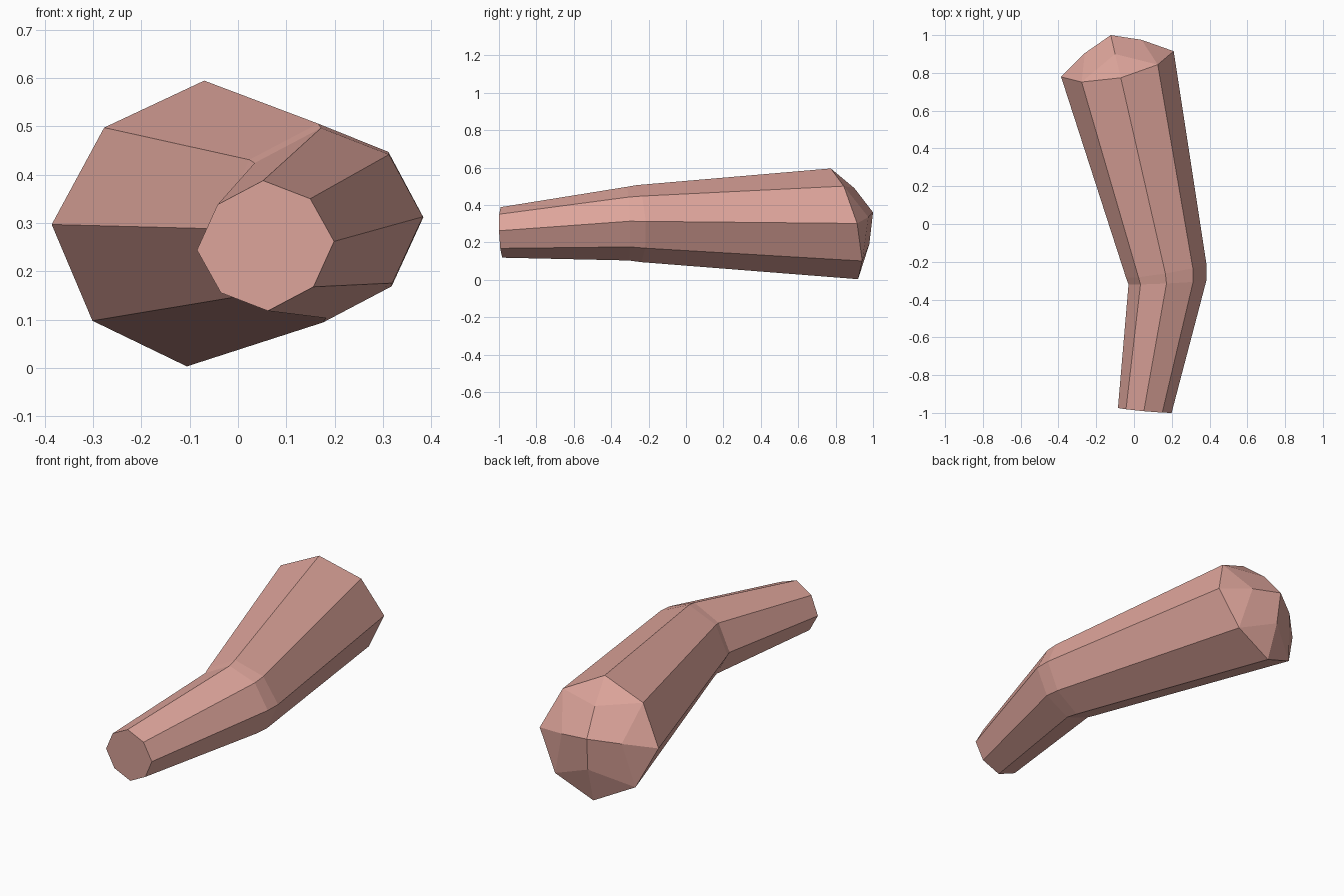
import bpy, bmesh
from mathutils import Vector

if "Cube" in bpy.data.objects:
    bpy.data.objects.remove(bpy.data.objects["Cube"])

skin = bpy.data.materials.new("dusty_pink")
skin.diffuse_color = (0.73, 0.376, 0.328, 1)
skin.use_nodes = True
skin.node_tree.nodes["Principled BSDF"].inputs["Base Color"].default_value = skin.diffuse_color

DIAG = 0.676  # diagonal corners sit slightly inside a true octagon

# Sections along the limb: centre, vector to top corner, vector to right corner
sections = [
    ((0.057, -0.987, 0.253), (-0.005, -0.004, 0.135), (0.142, -0.013, 0.009)),  # cut end
    ((0.177, -0.310, 0.300), (-0.005, -0.005, 0.197), (0.206, 0.010, 0.013)),   # joint, front side
    ((0.171, -0.250, 0.300), (-0.005, -0.012, 0.206), (0.213, 0.035, 0.012)),   # joint, back side
    ((-0.088, 0.847, 0.299), (0.018, -0.073, 0.296), (0.298, 0.068, 0.002)),    # thick end
]

bm = bmesh.new()


def ring(centre, up, right):
    c, u, r = Vector(centre), Vector(up), Vector(right)
    offsets = [u, (u + r) * DIAG, r, (r - u) * DIAG,
               -u, (-u - r) * DIAG, -r, (u - r) * DIAG]
    return [bm.verts.new(c + o) for o in offsets]


rings = [ring(*s) for s in sections]

# Eight-sided walls
for a, b in zip(rings, rings[1:]):
    for i in range(8):
        j = (i + 1) % 8
        bm.faces.new((a[i], a[j], b[j], b[i]))

# Flat cut end
bm.faces.new(rings[0][::-1])

# Domed end: an apex, four mid points and the last ring
end = rings[-1]
apex = bm.verts.new((-0.123, 1.0, 0.36))
mids = [bm.verts.new(p) for p in ((-0.10, 0.90, 0.49), (0.04, 0.975, 0.335),
                                  (-0.115, 0.98, 0.19), (-0.26, 0.905, 0.335))]
for k in range(4):
    m, n = mids[k], mids[(k + 1) % 4]
    top, corner, side = end[2 * k], end[2 * k + 1], end[(2 * k + 2) % 8]
    bm.faces.new((apex, m, corner, n))
    bm.faces.new((m, top, corner))
    bm.faces.new((corner, side, n))

bmesh.ops.recalc_face_normals(bm, faces=bm.faces)
mesh = bpy.data.meshes.new("bent_limb")
bm.to_mesh(mesh)
bm.free()
mesh.materials.append(skin)
limb = bpy.data.objects.new("bent_limb", mesh)
bpy.context.collection.objects.link(limb)
